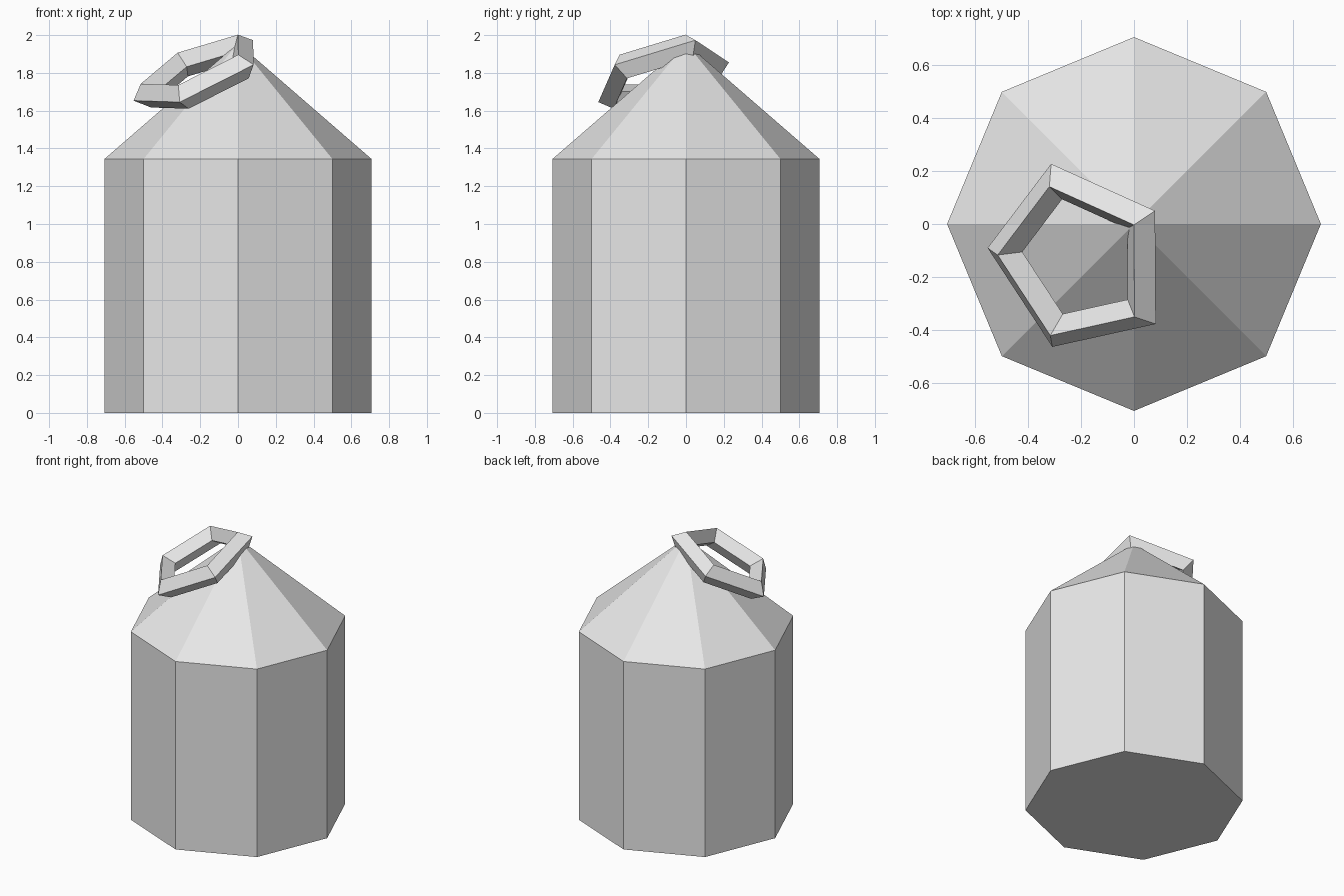
import bpy
from math import cos, sin, tau
from mathutils import Vector

cube = bpy.data.objects.get("Cube")
if cube:
    bpy.data.objects.remove(cube, do_unlink=True)

# Single plain grey
grey = bpy.data.materials.new("plain grey")
grey.use_nodes = True
colour = (0.8, 0.8, 0.8, 1)
grey.diffuse_color = colour
grey.node_tree.nodes["Principled BSDF"].inputs["Base Color"].default_value = colour


def add_part(name, verts, faces):
    mesh = bpy.data.meshes.new(name)
    mesh.from_pydata(verts, [], faces)
    mesh.materials.append(grey)
    mesh.update()
    part = bpy.data.objects.new(name, mesh)
    bpy.context.collection.objects.link(part)
    return part


# Eight-sided weight body with a pointed top
SIDES, RADIUS, SHOULDER, APEX = 8, 0.706, 1.345, 1.957
verts = [(RADIUS * cos(tau * i / SIDES), RADIUS * sin(tau * i / SIDES), z)
         for z in (0, SHOULDER) for i in range(SIDES)]
verts.append((0, 0, APEX))
faces = [tuple(reversed(range(SIDES)))]
for i in range(SIDES):
    j = (i + 1) % SIDES
    faces.append((i, j, j + SIDES, i + SIDES))
    faces.append((i + SIDES, j + SIDES, 2 * SIDES))
add_part("weight_body", verts, faces)

# Tilted five-sided ring with a diamond cross-section
SEGMENTS, PROFILE, MAJOR, MINOR = 5, 4, 0.309, 0.071
centre = Vector((-0.2025, -0.131, 1.794))
normal = Vector((-0.386, -0.271, 0.882)).normalized()
corner = Vector((0.743, 0.476, 0.471))
corner = (corner - normal * corner.dot(normal)).normalized()
side = normal.cross(corner)
verts, faces = [], []
for i in range(SEGMENTS):
    a = tau * i / SEGMENTS
    outward = corner * cos(a) + side * sin(a)
    for k in range(PROFILE):
        b = tau * k / PROFILE
        verts.append(centre + outward * (MAJOR + MINOR * cos(b)) + normal * MINOR * sin(b))
        ni, nk = (i + 1) % SEGMENTS, (k + 1) % PROFILE
        faces.append((i * PROFILE + k, ni * PROFILE + k,
                      ni * PROFILE + nk, i * PROFILE + nk))
add_part("top_ring", verts, faces)
